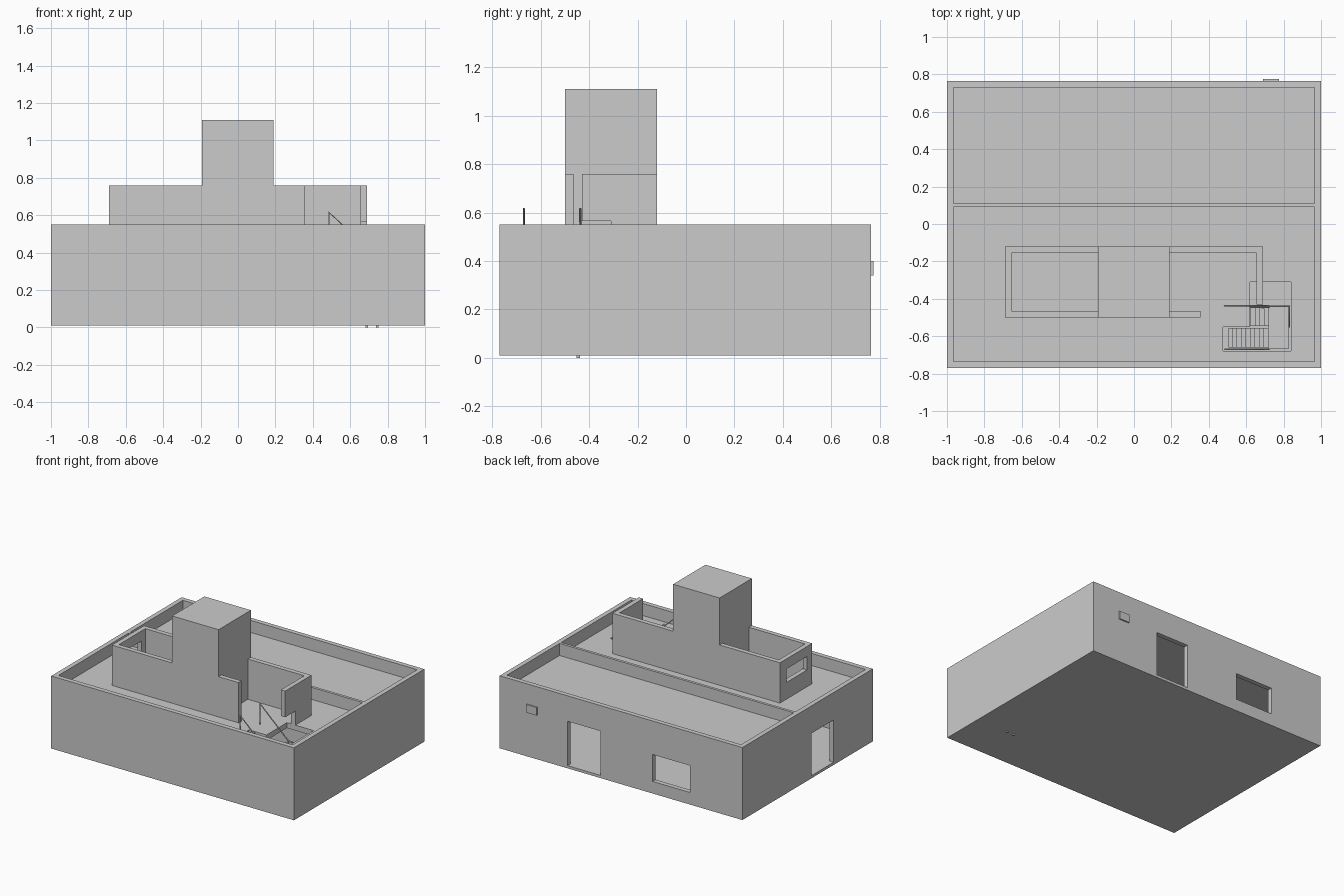
import bpy
import bmesh
from mathutils import Vector

if "Cube" in bpy.data.objects:
    bpy.data.objects.remove(bpy.data.objects["Cube"])


def boxes(name, spans):
    """One object from axis-aligned boxes given as (x0, x1, y0, y1, z0, z1)."""
    bm = bmesh.new()
    for x0, x1, y0, y1, z0, z1 in spans:
        vs = bmesh.ops.create_cube(bm, size=1)["verts"]
        for v in vs:
            v.co = Vector(((x0 + x1) / 2 + v.co.x * (x1 - x0),
                           (y0 + y1) / 2 + v.co.y * (y1 - y0),
                           (z0 + z1) / 2 + v.co.z * (z1 - z0)))
    me = bpy.data.meshes.new(name)
    bm.to_mesh(me)
    bm.free()
    ob = bpy.data.objects.new(name, me)
    bpy.context.collection.objects.link(ob)
    return ob


def cut(ob, spans):
    """Cut openings out of an object, one hidden cutter each."""
    for i, s in enumerate(spans):
        c = boxes(f"{ob.name}_cutter_{i}", [s])
        c.hide_render = True
        c.hide_set(True)
        m = ob.modifiers.new("opening", 'BOOLEAN')
        m.operation = 'DIFFERENCE'
        m.solver = 'EXACT'
        m.object = c


def bar(name, points, r=0.005):
    """Square bar along a polyline."""
    cu = bpy.data.curves.new(name, 'CURVE')
    cu.dimensions = '3D'
    cu.bevel_depth = r
    cu.bevel_resolution = 1
    cu.use_fill_caps = True
    sp = cu.splines.new('POLY')
    sp.points.add(len(points) - 1)
    for p, q in zip(sp.points, points):
        p.co = (*q, 1)
    ob = bpy.data.objects.new(name, cu)
    bpy.context.collection.objects.link(ob)


ROOF, TOP, FLOOR, T = 0.46, 0.55, 0.03, 0.035

# ground storey: floor and four walls rising to a parapet
boxes("ground_floor", [(-1, 1, -0.77, 0.765, 0.01, FLOOR)])
boxes("front_wall", [(-1, 1, -0.77, -0.77 + T, 0.01, TOP)])
boxes("right_wall", [(1 - T, 1, -0.77, 0.765, 0.01, TOP)])
back = boxes("back_wall", [(-1, 1, 0.765 - T, 0.765, 0.01, TOP)])
cut(back, [(0.17, 0.44, 0.6, 0.9, 0.012, 0.36), (-0.57, -0.26, 0.6, 0.9, 0.10, 0.30)])
left = boxes("left_wall", [(-1, -1 + T, -0.77, 0.765, 0.01, TOP)])
cut(left, [(-1.1, -0.9, -0.31, -0.05, 0.012, 0.345)])
boxes("partition_wall", [(-1 + T, 1 - T, 0.09, 0.11, FLOOR, TOP)])
boxes("wall_panel", [(0.69, 0.775, 0.76, 0.775, 0.34, 0.40)])

# roof slab with the stairwell opening
slab = boxes("roof_slab", [(-0.98, 0.98, -0.75, 0.75, 0.42, ROOF)])
cut(slab, [(0.475, 0.84, -0.68, -0.55, 0.3, 0.6), (0.62, 0.84, -0.551, -0.31, 0.3, 0.6)])

# upper storey: central tower between two open-topped rooms
boxes("tower", [(-0.193, 0.19, -0.5, -0.12, ROOF, 1.11)])
boxes("upper_back_wall", [(-0.69, -0.19, -0.155, -0.12, ROOF, 0.76),
                          (0.19, 0.69, -0.155, -0.12, ROOF, 0.76)])
boxes("upper_front_wall", [(-0.69, -0.19, -0.5, -0.465, ROOF, 0.76),
                           (0.19, 0.355, -0.5, -0.465, ROOF, 0.76)])
win = boxes("upper_left_wall", [(-0.69, -0.655, -0.5, -0.12, ROOF, 0.76)])
cut(win, [(-0.8, -0.6, -0.44, -0.20, 0.585, 0.685)])
wall = boxes("upper_right_wall", [(0.655, 0.69, -0.43, -0.12, ROOF, 0.76)])
cut(wall, [(0.6, 0.8, -0.5, -0.31, 0.4, 0.565)])

# two stair flights meeting at a landing
N, RUN = 9, 0.024
MID = 0.245
rise_up = (ROOF - MID) / N
rise_low = (MID - FLOOR) / N
boxes("stair_landing", [(0.72, 0.83, -0.665, -0.435, MID - 0.025, MID)])
upper, lower = [], []
for i in range(N):
    x1 = 0.72 - i * RUN
    zu = MID + (i + 1) * rise_up
    zl = MID - (i + 1) * rise_low
    upper.append((x1 - RUN, x1, -0.66, -0.555, zu - 0.03, zu))
    lower.append((x1 - RUN, x1, -0.545, -0.44, max(zl - 0.03, 0.015), max(zl, FLOOR)))
boxes("upper_flight", upper)
boxes("lower_flight", lower)

# handrails and posts
H = 0.155
for side, y in (("front", -0.67), ("back", -0.437)):
    bar(f"{side}_upper_rail", [(0.487, y, ROOF), (0.487, y, ROOF + H),
                               (0.72, y, MID + H), (0.72, y, MID)])
bar("lower_rail", [(0.49, -0.445, FLOOR), (0.49, -0.445, FLOOR + H),
                   (0.72, -0.445, MID + H), (0.72, -0.445, MID)])
bar("landing_rail", [(0.72, -0.44, MID + H), (0.83, -0.44, MID + H),
                     (0.83, -0.55, MID + H), (0.83, -0.55, MID)])

# landing posts that reach through the floor
for x in (0.688, 0.745):
    boxes("landing_post", [(x - 0.006, x + 0.006, -0.452, -0.438, 0, MID)])
